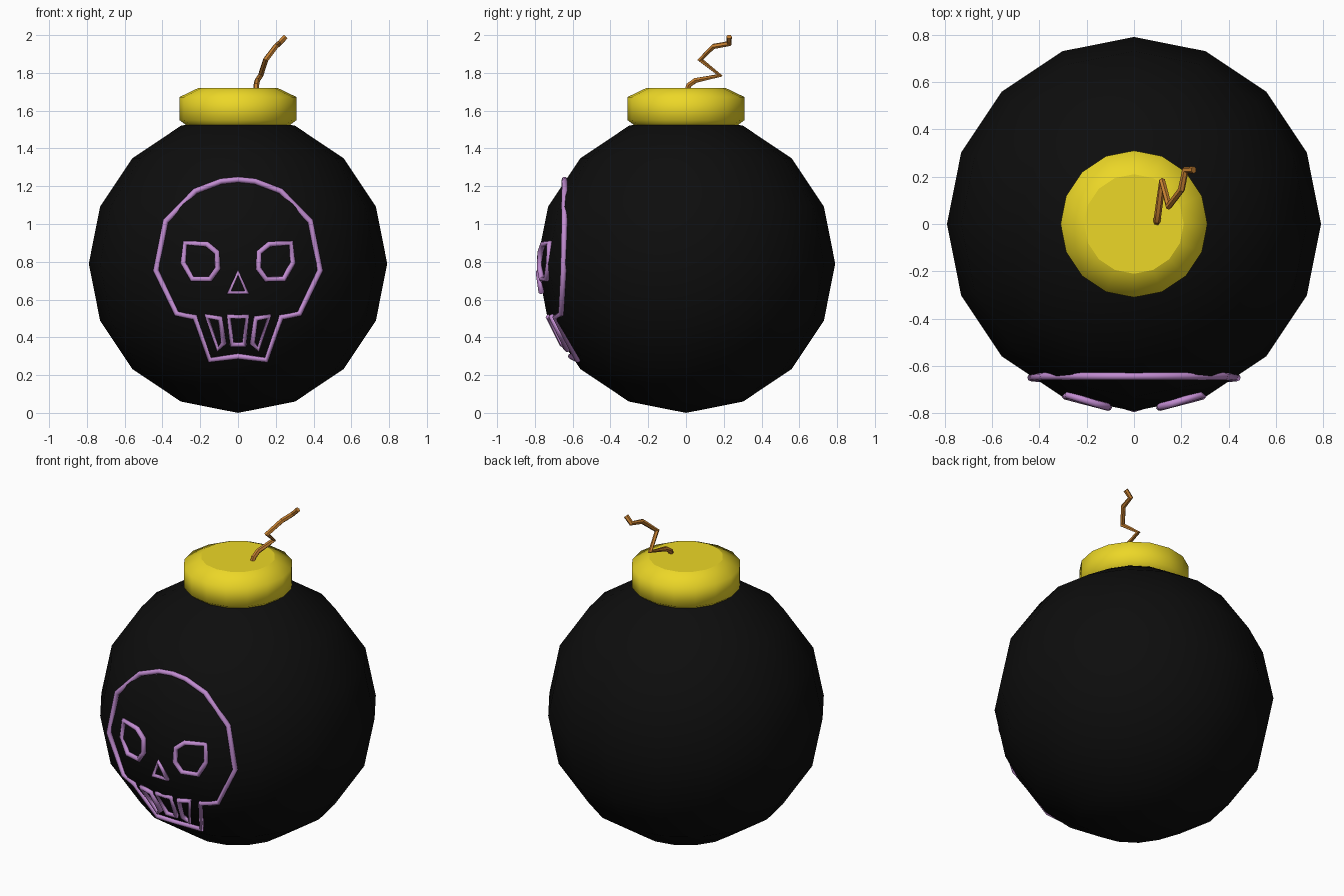
import bpy, bmesh
from math import sin, cos, pi, sqrt

if "Cube" in bpy.data.objects:
    bpy.data.objects.remove(bpy.data.objects["Cube"])

R = 0.79  # body radius, also the height of its centre


def paint(obj, name, rgb):
    mat = bpy.data.materials.new(name)
    mat.diffuse_color = (*rgb, 1)
    mat.use_nodes = True
    mat.node_tree.nodes["Principled BSDF"].inputs["Base Color"].default_value = mat.diffuse_color
    obj.data.materials.append(mat)


def tube(name, paths, radius, closed, resolution=2):
    """Sweep a round section along straight-segment paths; returns one mesh object."""
    cu = bpy.data.curves.new(name, 'CURVE')
    cu.dimensions = '3D'
    cu.bevel_depth = radius
    cu.bevel_resolution = resolution
    cu.use_fill_caps = True
    for pts in paths:
        sp = cu.splines.new('POLY')
        sp.points.add(len(pts) - 1)
        for p, co in zip(sp.points, pts):
            p.co = (*co, 1)
        sp.use_cyclic_u = closed
    obj = bpy.data.objects.new(name, cu)
    bpy.context.collection.objects.link(obj)
    bpy.ops.object.select_all(action='DESELECT')
    obj.select_set(True)
    bpy.context.view_layer.objects.active = obj
    bpy.ops.object.convert(target='MESH')
    return bpy.context.object


def on_body(pts):
    """Lay front-view (x, z) points on the front of the ball."""
    return [(x, -sqrt(0.782 ** 2 - x * x - (z - R) ** 2), z) for x, z in pts]


def mirror(pts):
    return [(-x, z) for x, z in reversed(pts)]


# Round body
bpy.ops.mesh.primitive_uv_sphere_add(segments=16, ring_count=8, radius=R, location=(0, 0, R))
body = bpy.context.object
body.name = "bomb_body"
bpy.ops.object.shade_smooth()
paint(body, "black", (0.004, 0.004, 0.004))

# Chamfered cap, lathed from a profile with flat ends
profile = [(0.27, 1.52), (0.31, 1.55), (0.31, 1.672), (0.21, 1.72)]
N = 16
bm = bmesh.new()
rings = [[bm.verts.new((r * cos(2 * pi * i / N), r * sin(2 * pi * i / N), z))
          for i in range(N)] for r, z in profile]
for a, b in zip(rings, rings[1:]):
    for i in range(N):
        j = (i + 1) % N
        bm.faces.new((a[i], a[j], b[j], b[i])).smooth = True
bm.faces.new(rings[0][::-1])
bm.faces.new(rings[-1])
for ring in (rings[0], rings[-1]):
    for i in range(N):
        bm.edges.get((ring[i], ring[(i + 1) % N])).smooth = False
me = bpy.data.meshes.new("cap")
bm.to_mesh(me)
bm.free()
cap = bpy.data.objects.new("cap", me)
bpy.context.collection.objects.link(cap)
paint(cap, "yellow", (0.84, 0.68, 0.02))

# Zigzag fuse
fuse_path = [(0.095, 0.0, 1.69), (0.097, 0.015, 1.735), (0.102, 0.05, 1.76),
             (0.12, 0.18, 1.787), (0.147, 0.075, 1.87), (0.2, 0.145, 1.94),
             (0.217, 0.228, 1.955), (0.253, 0.228, 1.992)]
fuse = tube("fuse", [fuse_path], 0.015, False, 1)
bpy.ops.object.shade_smooth_by_angle()
paint(fuse, "orange", (0.55, 0.21, 0.03))

# Skull line drawing: one half of each shape, mirrored across x = 0
half = [(-0.09, 1.226), (-0.225, 1.175), (-0.383, 1.015), (-0.435, 0.755),
        (-0.325, 0.525), (-0.228, 0.507), (-0.15, 0.28)]
outline = [(0, 1.235)] + half + [(0, 0.3)] + mirror(half)
eye = [(-0.28, 0.9), (-0.165, 0.893), (-0.112, 0.85), (-0.108, 0.765),
       (-0.148, 0.708), (-0.242, 0.708), (-0.29, 0.795)]
nose = [(0, 0.742), (-0.048, 0.638), (0.048, 0.638)]
tooth = [(-0.165, 0.512), (-0.095, 0.5), (-0.076, 0.37), (-0.107, 0.337)]
front_tooth = [(-0.048, 0.51), (0.048, 0.51), (0.033, 0.362), (-0.033, 0.362)]

parts = {"skull_outline": [outline],
         "skull_eyes": [eye, mirror(eye)],
         "skull_nose": [nose],
         "skull_teeth": [tooth, front_tooth, mirror(tooth)]}
for name, shapes in parts.items():
    obj = tube(name, [on_body(s) for s in shapes], 0.0155, True)
    bpy.ops.object.shade_smooth()
    paint(obj, name + "_purple", (0.53, 0.26, 0.63))
